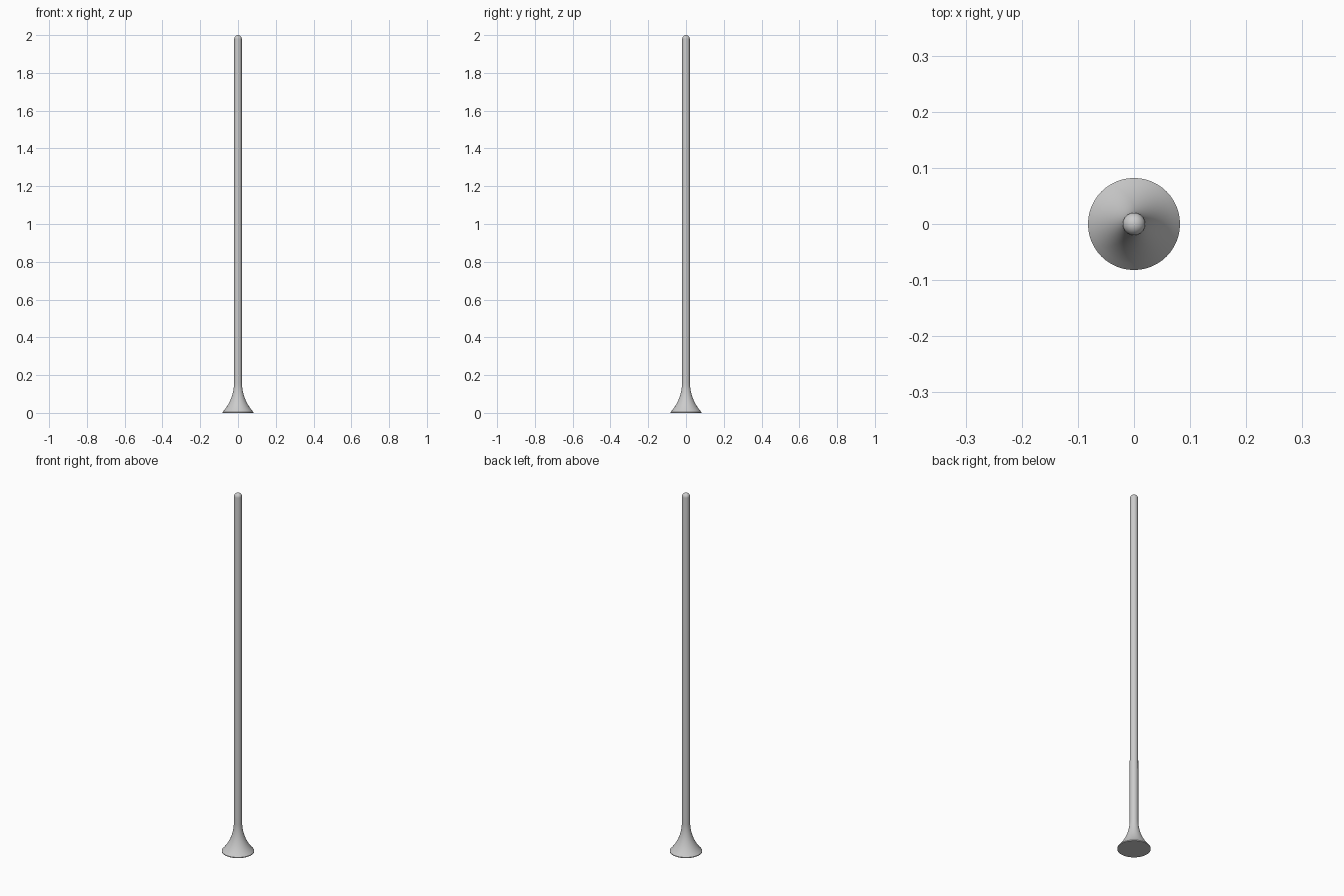
import bpy, bmesh, math

if "Cube" in bpy.data.objects:
    bpy.data.objects.remove(bpy.data.objects["Cube"])

SIDES = 48


def lathe(name, profile):
    """Revolve (radius, z) points around the z axis into a closed solid."""
    bm = bmesh.new()
    verts = [bm.verts.new((r, 0, z)) for r, z in profile]
    edges = [bm.edges.new(pair) for pair in zip(verts, verts[1:])]
    bmesh.ops.spin(bm, geom=verts + edges, cent=(0, 0, 0), axis=(0, 0, 1),
                   angle=math.tau, steps=SIDES, use_duplicate=False)
    bmesh.ops.remove_doubles(bm, verts=bm.verts, dist=1e-5)
    bmesh.ops.recalc_face_normals(bm, faces=bm.faces)
    mesh = bpy.data.meshes.new(name)
    bm.to_mesh(mesh)
    bm.free()
    obj = bpy.data.objects.new(name, mesh)
    bpy.context.collection.objects.link(obj)
    bpy.context.view_layer.objects.active = obj
    obj.select_set(True)
    bpy.ops.object.shade_smooth_by_angle(angle=math.radians(40))
    obj.select_set(False)
    return obj


BASE_R, NECK_R, TIP_R, FLARE_H, RIM = 0.082, 0.021, 0.02, 0.16, 0.004

# Flat underside and thin rim
profile = [(0, 0), (BASE_R, 0)]

# Concave flare: circular arc meeting the shaft tangentially
drop, rise = BASE_R - NECK_R, FLARE_H - RIM
arc = (rise ** 2 + drop ** 2) / (2 * drop)
for i in range(13):
    d = rise * (1 - i / 12)
    profile.append((NECK_R + arc - math.sqrt(arc ** 2 - d ** 2), FLARE_H - d))

# Long straight shaft with a rounded tip
for i in range(9):
    a = math.pi / 2 * i / 8
    profile.append((TIP_R * math.cos(a), 2 - TIP_R + TIP_R * math.sin(a)))

lathe("flared_pole", profile)
